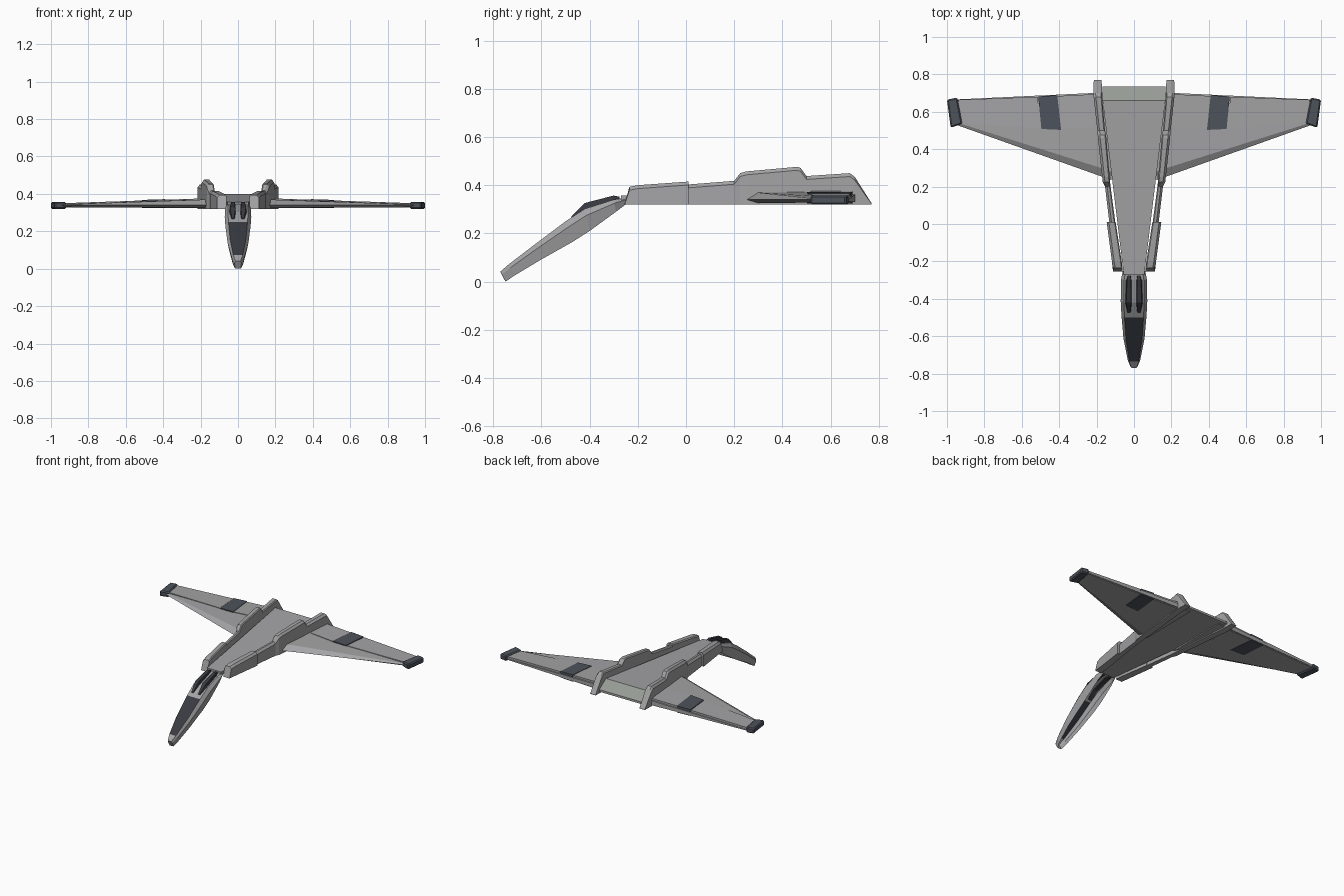
import bpy, bmesh

if "Cube" in bpy.data.objects:
    bpy.data.objects.remove(bpy.data.objects["Cube"])


def material(name, rgb):
    m = bpy.data.materials.new(name)
    m.use_nodes = True
    m.diffuse_color = (*rgb, 1)
    m.node_tree.nodes["Principled BSDF"].inputs["Base Color"].default_value = (*rgb, 1)
    return m


HULL = material("hull grey", (0.37, 0.365, 0.375))
SLATE = material("slate panel", (0.075, 0.085, 0.105))
GLASS = material("dark glass", (0.04, 0.043, 0.052))
TAIL = material("tail strip grey", (0.31, 0.33, 0.30))


def loft(name, sections, mats, closed=True, cap=True, mirror=False, bevel=0, rule=None):
    """Skin a list of equal-length point rings; rule(ring, column) picks a material."""
    bm = bmesh.new()
    rings = [[bm.verts.new(p) for p in s] for s in sections]
    n = len(rings[0])
    for i, (a, b) in enumerate(zip(rings, rings[1:])):
        for j in range(n if closed else n - 1):
            k = (j + 1) % n
            f = bm.faces.new((a[j], a[k], b[k], b[j]))
            if rule:
                f.material_index = rule(i, j)
    if cap:
        bm.faces.new(rings[0][::-1])
        bm.faces.new(rings[-1])
    bmesh.ops.recalc_face_normals(bm, faces=bm.faces)
    me = bpy.data.meshes.new(name)
    bm.to_mesh(me)
    bm.free()
    for m in mats:
        me.materials.append(m)
    ob = bpy.data.objects.new(name, me)
    bpy.context.collection.objects.link(ob)
    if bevel:
        mod = ob.modifiers.new("edge", "BEVEL")
        mod.width = bevel
        mod.segments = 1
    if mirror:
        ob.modifiers.new("mirror", "MIRROR")


def plate(name, plan, mat, low, high, bevel=0):
    """Mirrored slab over a plan outline, with heights given as functions of x."""
    loft(name, [[(x, y, h(x)) for x, y in plan] for h in (low, high)],
         [mat], mirror=True, bevel=bevel)


# Central deck, with its sloping tail strip
deck = []
for y, w, top in ((-0.27, 0.055, 0.357), (0.66, 0.168, 0.4), (0.735, 0.168, 0.35)):
    deck.append([(-w, y, 0.335), (w, y, 0.335), (w, y, top), (-w, y, top)])
loft("deck", deck, [HULL, TAIL], rule=lambda i, j: int(i == 1 and j == 2))


# Side rails: stations of (y, inner x, outer x, top z)
def rail(name, stations, lead=0.0):
    rings = []
    for i, (y, a, b, t) in enumerate(stations):
        base = y - lead if i == 0 else y
        c = min(0.014, (t - 0.32) * 0.4)
        rings.append([(a, base, 0.32), (b, base, 0.32), (b, y, t - c),
                      (b - 0.012, y, t), (a + 0.006, y, t), (a, y, t - c * 0.5)])
    loft(name, rings, [HULL], mirror=True)


rail("front_rail", [(-0.235, 0.062, 0.112, 0.393), (-0.2, 0.066, 0.118, 0.4),
                    (0.01, 0.098, 0.146, 0.415)], lead=0.02)
rail("rear_rail", [(0.01, 0.1, 0.132, 0.403), (0.2, 0.125, 0.155, 0.418),
                   (0.225, 0.128, 0.167, 0.45), (0.25, 0.13, 0.17, 0.457),
                   (0.46, 0.148, 0.193, 0.476), (0.475, 0.15, 0.194, 0.472),
                   (0.5, 0.155, 0.196, 0.438), (0.59, 0.163, 0.206, 0.444),
                   (0.68, 0.17, 0.216, 0.45), (0.7, 0.171, 0.217, 0.435),
                   (0.77, 0.173, 0.215, 0.325)])


# Wings taper in chord and thickness towards the tip
def wing_top(x):
    return 0.376 - 0.034 * (x - 0.12)


def wing_bottom(x):
    return 0.325 + 0.004 * x


wing = []
for x, lead, trail in ((0.12, 0.235, 0.705), (0.95, 0.53, 0.666)):
    t, b = wing_top(x), wing_bottom(x)
    chord = trail - lead
    wing.append([(x, lead, 0.34), (x, lead + 0.1 * chord, t - 0.005),
                 (x, trail - 0.2 * chord, t), (x, trail, t - 0.012),
                 (x, trail, b + 0.004), (x, lead + 0.1 * chord, b)])
loft("wing", wing, [HULL], mirror=True)


# Flaps, dark wing panels and wing tip pods
def flap_low(x):
    return wing_bottom(x) - 0.001


def flap_high(x):
    return wing_top(x) + 0.002


plate("inner_flap", [(0.21, 0.52), (0.39, 0.507), (0.41, 0.684), (0.21, 0.694)],
      HULL, flap_low, flap_high)
plate("outer_flap", [(0.5, 0.512), (0.92, 0.543), (0.94, 0.664), (0.515, 0.68)],
      HULL, flap_low, flap_high)
plate("wing_panel", [(0.39, 0.503), (0.495, 0.508), (0.512, 0.682), (0.41, 0.688)],
      SLATE, lambda x: flap_low(x) - 0.002, lambda x: flap_high(x) + 0.003)
plate("wing_tip_pod", [(0.918, 0.535), (0.98, 0.515), (1.0, 0.665), (0.945, 0.676)],
      SLATE, lambda x: 0.319, lambda x: 0.357, bevel=0.007)

# Drooping nose shell, open below: (top y, top z, bottom y, bottom z, half width)
nose = []
for yt, zt, yb, zb, w in ((-0.25, 0.348, -0.25, 0.32, 0.06),
                          (-0.3, 0.34, -0.29, 0.29, 0.069),
                          (-0.42, 0.302, -0.4, 0.21, 0.071),
                          (-0.5, 0.25, -0.47, 0.165, 0.067),
                          (-0.62, 0.16, -0.6, 0.092, 0.056),
                          (-0.735, 0.072, -0.715, 0.023, 0.033),
                          (-0.77, 0.042, -0.748, 0.0, 0.018)):
    ym, zm = yt * 0.7 + yb * 0.3, zt * 0.7 + zb * 0.3
    half = [(0.82 * w, yb, zb), (w, ym, zm), (0.76 * w, yt, zt),
            (0.65 * w, yt, zt), (0.18 * w, yt, zt)]
    nose.append([(-x, y, z) for x, y, z in half] + half[::-1])


def nose_colour(ring, col):
    if ring in (3, 4) and 2 <= col <= 6:
        return 1
    return int(ring == 1 and col in (3, 5))


loft("nose", nose, [HULL, GLASS], closed=False, cap=False, rule=nose_colour)
loft("nose_tip", [nose[-1], [(x * 0.8, y - 0.001, z) for x, y, z in nose[-1]]], [HULL])

# Twin raised canopy strips
canopy = []
for y, top, a, b in ((-0.275, 0.352, 0.016, 0.036), (-0.3, 0.357, 0.013, 0.042),
                     (-0.42, 0.326, 0.012, 0.047), (-0.475, 0.272, 0.016, 0.038)):
    canopy.append([(a, y, top - 0.025), (b, y, top - 0.025),
                   (b - 0.005, y, top), (a + 0.003, y, top)])
loft("canopy_strip", canopy, [GLASS], mirror=True)
